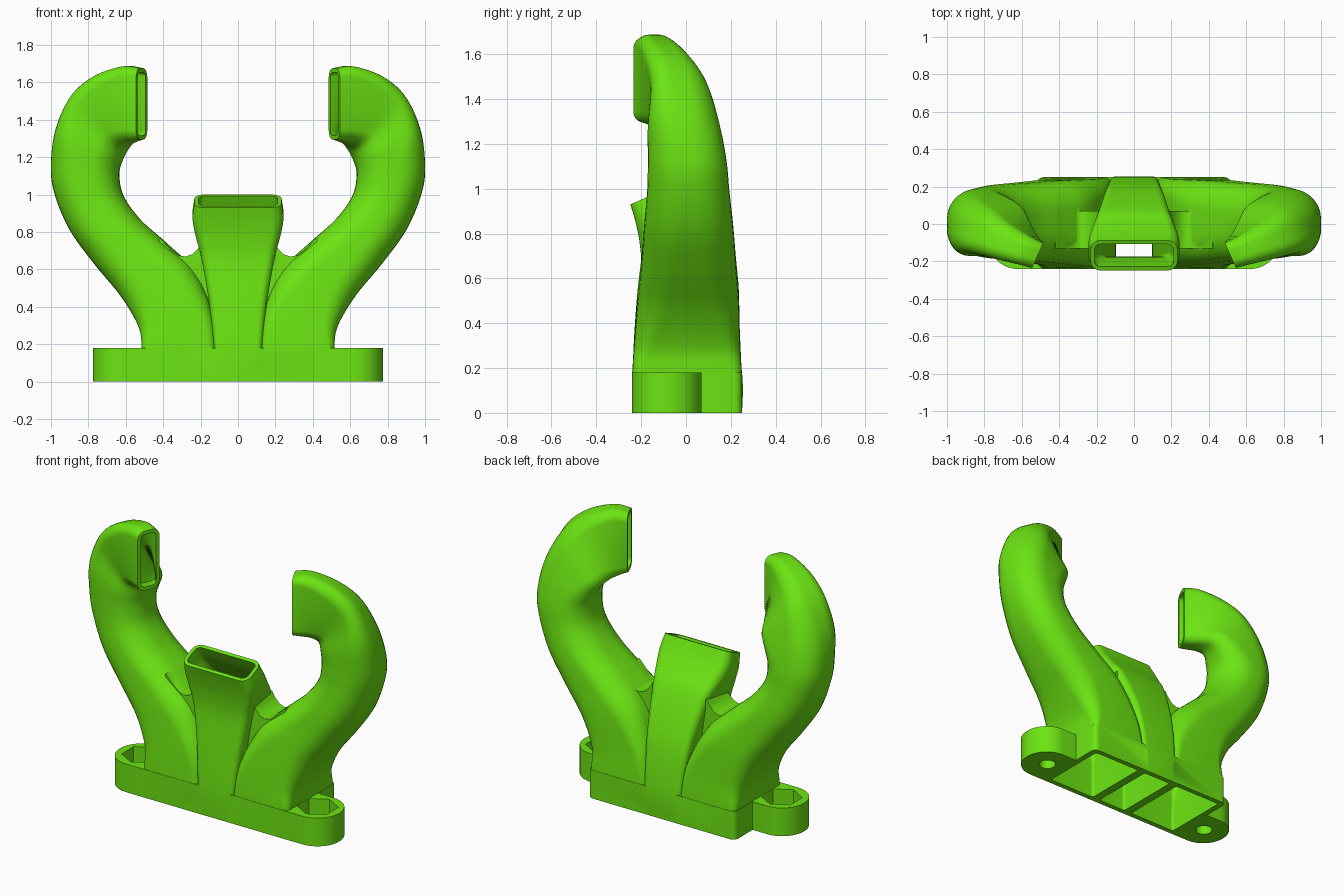
import bpy, bmesh, math
from mathutils import Vector

if "Cube" in bpy.data.objects:
    bpy.data.objects.remove(bpy.data.objects["Cube"])

green = bpy.data.materials.new("green_plastic")
green.diffuse_color = (0.15, 0.78, 0.006, 1)
green.use_nodes = True
green.node_tree.nodes["Principled BSDF"].inputs["Base Color"].default_value = green.diffuse_color


def skin(name, rings):
    """Closed solid through a list of equal-length point rings."""
    bm = bmesh.new()
    loops = [[bm.verts.new(p) for p in ring] for ring in rings]
    n = len(loops[0])
    for a, b in zip(loops, loops[1:]):
        for i in range(n):
            bm.faces.new((a[i], a[(i + 1) % n], b[(i + 1) % n], b[i]))
    bm.faces.new(loops[0])
    bm.faces.new(loops[-1])
    bmesh.ops.recalc_face_normals(bm, faces=bm.faces)
    me = bpy.data.meshes.new(name)
    bm.to_mesh(me)
    bm.free()
    ob = bpy.data.objects.new(name, me)
    bpy.context.collection.objects.link(ob)
    return ob


def rounded(hu, hv, r, n=8):
    """Rounded rectangle outline, half sizes hu and hv."""
    r = min(r, hu * 0.98, hv * 0.98)
    out = []
    for k, (su, sv) in enumerate([(1, 1), (-1, 1), (-1, -1), (1, -1)]):
        for i in range(n + 1):
            a = (k + i / n) * math.pi / 2
            out.append((su * (hu - r) + r * math.cos(a), sv * (hv - r) + r * math.sin(a)))
    return out


def spline(rows, steps=6):
    """Catmull-Rom interpolation of station rows."""
    out = []
    for i in range(len(rows) - 1):
        p0, p1, p2, p3 = (rows[min(max(j, 0), len(rows) - 1)] for j in range(i - 1, i + 3))
        for s in range(steps):
            t = s / steps
            out.append([0.5 * (2 * b + (c - a) * t + (2 * a - 5 * b + 4 * c - d) * t * t
                               + (3 * b - a - 3 * c + d) * t ** 3)
                        for a, b, c, d in zip(p0, p1, p2, p3)])
    return out + [list(rows[-1])]


def duct(name, rows, sign=1, inner=False):
    """Loft along stations (centre, u, v, radius); inner gives the airway cutter."""
    rings = []
    path = spline(rows)
    for k, q in enumerate(path):
        c, u, v, r = Vector(q[0:3]), Vector(q[3:6]), Vector(q[6:9]), q[9]
        w = (0.032 - 0.01 * k / (len(path) - 1)) if inner else 0
        hu, hv = u.length - w, v.length - w
        u.normalize(), v.normalize()
        ring = [c + u * a + v * b for a, b in rounded(hu, hv, max(r - w, 0.015))]
        rings.append([Vector((p.x * sign, p.y, p.z)) for p in ring])
    if inner:  # run past both ends so the cut opens cleanly
        n = (rings[-1][8] - rings[-1][0]).cross(rings[-1][20] - rings[-1][0]).normalized()
        mid = lambda ring: sum(ring, Vector()) / len(ring)
        if n.dot(mid(rings[-1]) - mid(rings[-2])) < 0:
            n = -n
        rings.insert(0, [p - Vector((0, 0, 0.05)) for p in rings[0]])
        rings.append([p + n * 0.05 for p in rings[-1]])
    return skin(name, rings)


def prism(name, pts, z0, z1):
    return skin(name, [[(x, y, z) for x, y in pts] for z in (z0, z1)])


def cylinder(name, sides, r, x, y, z0, z1):
    return prism(name, [(x + r * math.sin(i * math.tau / sides),
                         y + r * math.cos(i * math.tau / sides)) for i in range(sides)], z0, z1)


# side duct: inner x,z  outer x,z  centre y  v.x v.y  corner radius
side = [(.12, 0, .515, 0, .005, 0, .245, .04),
        (.12, .18, .515, .18, .005, 0, .243, .04),
        (.14, .38, .535, .30, .005, 0, .235, .08),
        (.24, .60, .63, .46, .010, 0, .225, .13),
        (.38, .74, .77, .63, .012, 0, .210, .15),
        (.52, .865, .90, .81, .012, 0, .198, .16),
        (.61, .99, .98, 1.0, .010, 0, .183, .16),
        (.635, 1.10, 1.0, 1.15, .005, -.005, .175, .15),
        (.625, 1.18, .97, 1.34, -.01, -.03, .16, .13),
        (.605, 1.24, .88, 1.52, -.03, -.05, .128, .10),
        (.58, 1.27, .76, 1.63, -.08, -.045, .10, .08),
        (.545, 1.285, .61, 1.685, -.135, -.034, .077, .06),
        (.515, 1.295, .515, 1.675, -.1675, -.03, .0675, .05)]
side_rows = [((a + c) / 2, y, (b + d) / 2, (c - a) / 2, 0, (d - b) / 2, vx, vy, 0, r)
             for a, b, c, d, y, vx, vy, r in side]

# centre duct: front y,z  back y,z  half width  corner radius
centre = [(-.24, 0, .25, 0, .13, .03),
          (-.24, .18, .25, .18, .13, .03),
          (-.22, .42, .20, .47, .155, .04),
          (-.20, .64, .09, .74, .195, .05),
          (-.207, .76, .01, .85, .228, .06),
          (-.225, .85, -.045, .925, .243, .06),
          (-.248, .93, -.088, 1.0, .233, .055)]
centre_rows = [(0, (a + c) / 2, (b + d) / 2, w, 0, 0, 0, (c - a) / 2, (d - b) / 2, r)
               for a, b, c, d, w, r in centre]

# mounting plate: long rounded flange plus deeper middle block
body = prism("fan_duct", [(x * 1, y - .085) for x, y in rounded(.775, .155, .155, 16)], 0, .18)
adds = [prism("plate_block", [(x, y + .005) for x, y in rounded(.52, .245, .035)], 0, .18),
        duct("centre_duct", centre_rows)]
cuts = [duct("centre_airway", centre_rows, inner=True)]
web = [(.10, .25), (.19, .75), (.215, .71), (.245, .68), (.28, .668), (.32, .675),
       (.36, .705), (.42, .77), (.45, .60), (.30, .30)]
for s in (-1, 1):
    adds.append(duct("side_duct", side_rows, s))
    cuts.append(duct("side_airway", side_rows, s, True))
    # filleted web between the ducts
    adds.append(skin("duct_web", [[(s * x, y, z) for x, z in web] for y in (-.13, .07)]))
    # screw hole and nut pocket
    cuts.append(cylinder("screw_hole", 32, .05, s * .62, -.08, -.05, .3))
    cuts.append(cylinder("nut_pocket", 6, .12, s * .62, -.08, .08, .2))

# join the solids, then cut the airways and fixings
bpy.context.view_layer.objects.active = body
for op, tools in (('UNION', adds), ('DIFFERENCE', cuts)):
    for tool in tools:
        m = body.modifiers.new("join", 'BOOLEAN')
        m.operation, m.solver, m.object = op, 'EXACT', tool
        bpy.ops.object.modifier_apply(modifier=m.name)
        bpy.data.objects.remove(tool)

body.data.materials.clear()
body.data.materials.append(green)
for p in body.data.polygons:
    p.material_index = 0
body.select_set(True)
bpy.ops.object.shade_smooth_by_angle(angle=math.radians(35))
